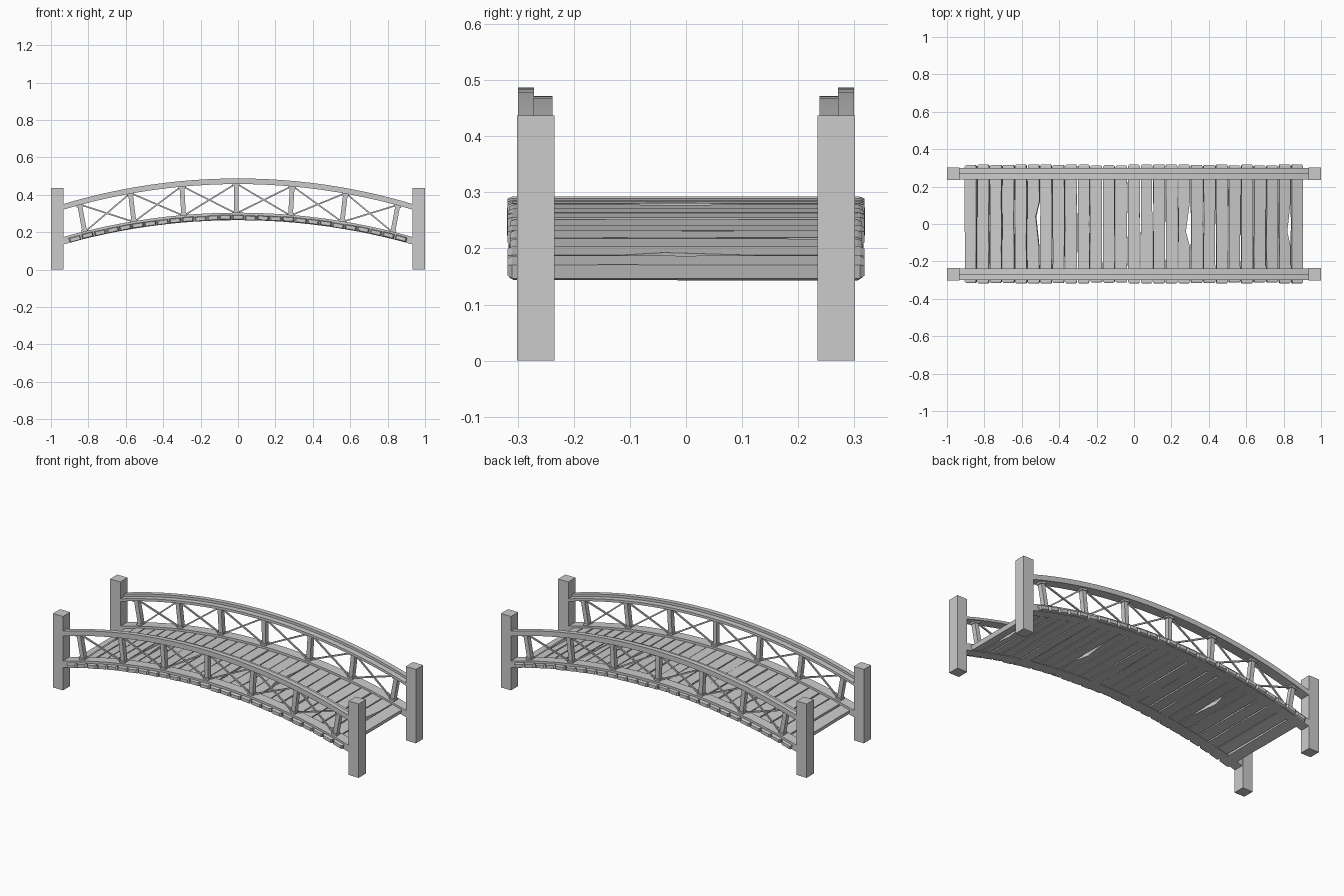
import bpy, bmesh, math, random
from mathutils import Vector, Matrix

if "Cube" in bpy.data.objects:
    bpy.data.objects.remove(bpy.data.objects["Cube"])

random.seed(4)
R_RAIL, R_DECK = 3.26, 3.42


def drop(x, r):
    return r - math.sqrt(r * r - x * x)


def finish(bm, name):
    bmesh.ops.recalc_face_normals(bm, faces=bm.faces)
    me = bpy.data.meshes.new(name)
    bm.to_mesh(me)
    bm.free()
    ob = bpy.data.objects.new(name, me)
    bpy.context.collection.objects.link(ob)
    return ob


def arched_beam(bm, half, y0, y1, z0, z1, r, n=24):
    """Rectangular section swept along the arch."""
    prev = None
    for i in range(n + 1):
        x = -half + 2 * half * i / n
        d = drop(x, r)
        ring = [bm.verts.new((x, y, z - d))
                for y, z in ((y0, z0), (y1, z0), (y1, z1), (y0, z1))]
        if prev:
            for k in range(4):
                bm.faces.new((prev[k], prev[(k + 1) % 4], ring[(k + 1) % 4], ring[k]))
        else:
            bm.faces.new(ring)
        prev = ring
    bm.faces.new(prev)


def bar(bm, a, b, wx, wy):
    """Box running from a to b in the xz plane."""
    a, b = Vector(a), Vector(b)
    d = b - a
    rot = Matrix.Rotation(math.atan2(d.x, d.z), 4, 'Y')
    size = Matrix.Diagonal((wx, wy, d.length, 1))
    bmesh.ops.create_cube(bm, size=1, matrix=Matrix.Translation((a + b) / 2) @ rot @ size)


def foot_and_head(x):
    """Ends of a radial baluster whose middle is at x."""
    xb, xt = x * 0.985, x * 1.018
    return (Vector((xb, 0, 0.300 - drop(xb, R_DECK))),
            Vector((xt, 0, 0.460 - drop(xt, R_RAIL))))


xs = [-0.832, -0.565, -0.295, -0.01, 0.285, 0.565, 0.84]
for side, s in (("front", -1), ("back", 1)):
    yc = Vector((0, s * 0.268, 0))

    # Corner posts
    for end, e in (("left", -1), ("right", 1)):
        bm = bmesh.new()
        bar(bm, (e * 0.967, s * 0.2675, 0), (e * 0.967, s * 0.2675, 0.437), 0.066, 0.067)
        finish(bm, f"{side}_{end}_post")

    # Stepped handrail: higher outer strip, lower inner strip
    bm = bmesh.new()
    arched_beam(bm, 0.937, s * 0.271, s * 0.299, 0.457, 0.487, R_RAIL)
    finish(bm, f"{side}_handrail_outer")
    bm = bmesh.new()
    arched_beam(bm, 0.937, s * 0.238, s * 0.271, 0.457, 0.472, R_RAIL)
    finish(bm, f"{side}_handrail_inner")

    # Lower side beam
    bm = bmesh.new()
    arched_beam(bm, 0.937, s * 0.238, s * 0.299, 0.264, 0.304, R_DECK)
    finish(bm, f"{side}_side_beam")

    # Balusters with small blocks at both ends
    bm = bmesh.new()
    for x in xs:
        f, h = foot_and_head(x)
        u = (h - f).normalized()
        bar(bm, f + yc, h + yc, 0.025, 0.028)
        bar(bm, f + yc, f + u * 0.014 + yc, 0.034, 0.037)
        bar(bm, h - u * 0.014 + yc, h + yc, 0.038, 0.037)
    finish(bm, f"{side}_balusters")

    # Thin crossed braces
    bm = bmesh.new()
    for x0, x1 in zip(xs, xs[1:]):
        f0, h0 = foot_and_head(x0)
        f1, h1 = foot_and_head(x1)
        for a, b, o in ((f0, h1, 0.004), (h0, f1, -0.004)):
            d = Vector((0, o, 0))
            bar(bm, a + yc + d, b + yc + d, 0.008, 0.008)
    finish(bm, f"{side}_cross_braces")

# Deck planks: hewn boards with clipped ends and uneven edges
N, X0 = 27, -0.905
pitch = 2 * -X0 / N
notched = {5: (0.02, 0.04), 17: (0.022, -0.04), 25: (0.018, -0.04)}
bm = bmesh.new()
for i in range(N):
    xc = X0 + (i + 0.5) * pitch
    hw = pitch / 2
    L = random.uniform(0.313, 0.319)
    ys = (-L, -L + 0.008, -0.12, 0.12, L - 0.008, L)
    cut, cy = notched.get(i, (0, 0))
    ys = ys[:3] + (cy,) + ys[3:]
    base = 0.278 - drop(xc, R_DECK) + random.uniform(-0.002, 0.002)
    tilt = Matrix.Rotation(math.asin(xc / R_DECK) + random.uniform(-0.02, 0.02), 4, 'Y')
    M = Matrix.Translation((xc, 0, base)) @ tilt
    prev = None
    for k, y in enumerate(ys):
        inset = 0.006 if k in (0, len(ys) - 1) else 0
        l = -hw + random.uniform(0.001, 0.004) + inset
        r = hw - random.uniform(0.001, 0.004) - inset - (cut if k == 3 else 0)
        t = 0.0125 - inset * 0.5
        ring = [bm.verts.new(M @ Vector((px, y, pz)))
                for px, pz in ((l, -t), (r, -t), (r, t), (l, t))]
        if prev:
            for j in range(4):
                bm.faces.new((prev[j], prev[(j + 1) % 4], ring[(j + 1) % 4], ring[j]))
        else:
            bm.faces.new(ring)
        prev = ring
    bm.faces.new(prev)
finish(bm, "deck_planks")
